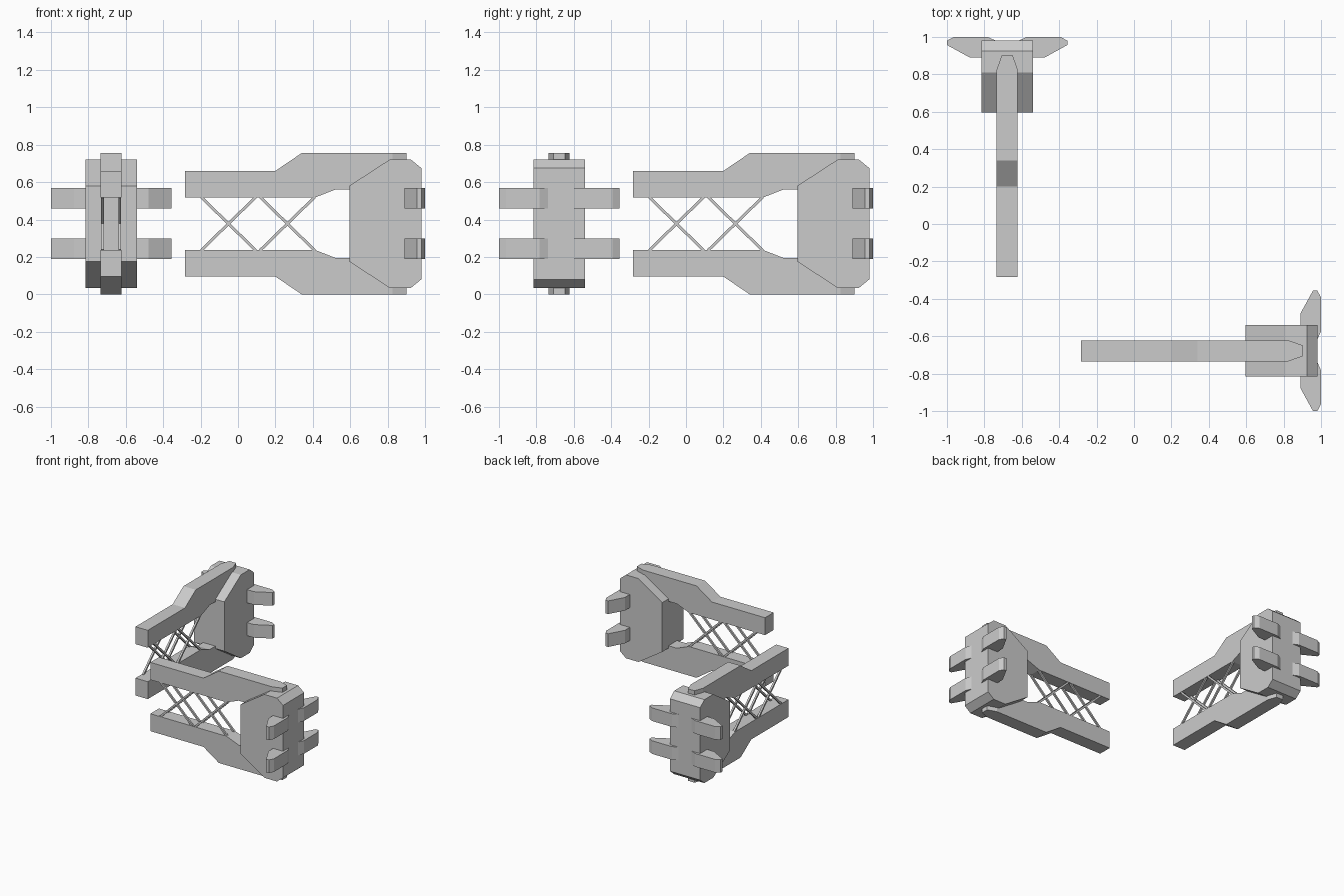
import bpy, bmesh
from mathutils import Matrix, Vector

if "Cube" in bpy.data.objects:
    bpy.data.objects.remove(bpy.data.objects["Cube"])

ZC = 0.3775   # mid height, mirror plane of each arm
OFF = -0.678  # sideways offset of each arm's centre plane

# Arm along +x, and the same arm turned to run along +y
ARMS = {
    "side": Matrix.Translation((0, OFF, 0)),
    "back": Matrix.Translation((OFF, 0, 0)) @ Matrix.Rotation(1.5707963, 4, 'Z'),
}


def loft(name, rings, mat):
    """Closed solid through a list of equal-sized vertex rings."""
    bm = bmesh.new()
    rs = [[bm.verts.new(mat @ Vector(p)) for p in r] for r in rings]
    n = len(rs[0])
    for a, b in zip(rs, rs[1:]):
        for i in range(n):
            bm.faces.new((a[i], a[(i + 1) % n], b[(i + 1) % n], b[i]))
    bm.faces.new(rs[0])
    bm.faces.new(rs[-1])
    bmesh.ops.recalc_face_normals(bm, faces=bm.faces)
    bmesh.ops.dissolve_limit(bm, angle_limit=0.01, verts=bm.verts, edges=bm.edges)
    me = bpy.data.meshes.new(name)
    bm.to_mesh(me)
    bm.free()
    ob = bpy.data.objects.new(name, me)
    bpy.context.collection.objects.link(ob)
    return ob


# Beam sections: x, lower z, upper z, half width
BEAM = [(-0.283, .517, .66, .056), (.20, .517, .66, .056), (.34, .517, .755, .056),
        (.41, .517, .755, .056), (.52, .56, .755, .056), (.825, .56, .755, .056),
        (.90, .56, .755, .03)]
# Clamp block outline in x-z, upper half
BLOCK = [(.595, .58), (.81, .72), (.925, .72), (.98, .675)]
# Claw outline in x-y
CLAW = [(.98, .06), (1.0, .105), (1.0, .285), (.98, .322), (.957, .322),
        (.89, .20), (.89, .06)]

for arm, M in ARMS.items():
    # Upper and lower beams
    for label, s in (("upper", 1), ("lower", -1)):
        def fz(z):
            return ZC + s * (z - ZC)
        rings = [[(x, -w, fz(a)), (x, w, fz(a)), (x, w, fz(b)), (x, -w, fz(b))]
                 for x, a, b, w in BEAM]
        loft(f"{arm}_{label}_beam", rings, M)

    # Clamp block
    outline = BLOCK + [(x, 2 * ZC - z) for x, z in reversed(BLOCK)]
    loft(f"{arm}_block", [[(x, y, z) for x, z in outline] for y in (-.137, .137)], M)

    # Claws: two heights, both sides
    for z0 in (.19, .46):
        for s in (-1, 1):
            loft(f"{arm}_claw", [[(x, s * y, z) for x, y in CLAW]
                                 for z in (z0, z0 + .108)], M)

    # Crossed braces between the beams, on both sides
    t = .0075
    for y in (-.046, .046):
        for x0, x1 in ((-.197, .095), (.118, .41)):
            for za, zb in ((.235, .52), (.52, .235)):
                a, b = Vector((x0, y, za)), Vector((x1, y, zb))
                d = (b - a).normalized()
                n = Vector((-d.z, 0, d.x)) * t
                w = Vector((0, t, 0))
                loft(f"{arm}_brace",
                     [[p - n - w, p + n - w, p + n + w, p - n + w] for p in (a, b)], M)
